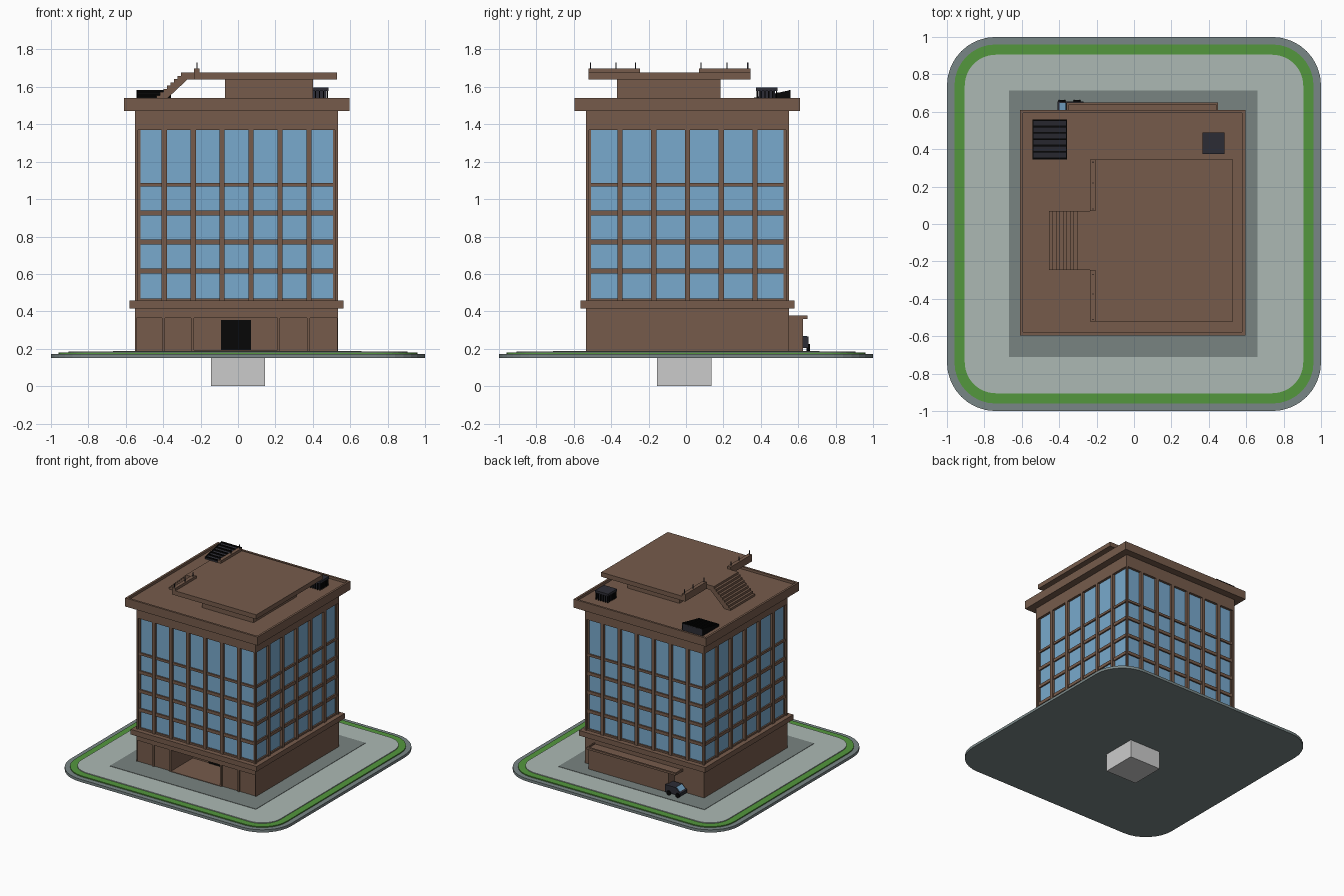
import bpy, bmesh, math

if "Cube" in bpy.data.objects:
    bpy.data.objects.remove(bpy.data.objects["Cube"])

def mat(name, r, g, b):
    m = bpy.data.materials.new(name)
    m.diffuse_color = (r ** 2.2, g ** 2.2, b ** 2.2, 1)
    m.use_nodes = True
    m.node_tree.nodes["Principled BSDF"].inputs["Base Color"].default_value = m.diffuse_color
    return m

BROWN = mat("brown_stone", .46, .36, .30)
GLASS = mat("glass", .47, .66, .80)
GREEN = mat("grass", .33, .59, .25)
CURB = mat("curb", .47, .52, .52)
PAVE = mat("paving", .67, .72, .70)
PAD = mat("dark_paving", .47, .51, .50)
BLACK = mat("black", .06, .06, .06)
DARK = mat("dark_metal", .19, .19, .22)

def finish(name, bm, m):
    bmesh.ops.recalc_face_normals(bm, faces=bm.faces)
    me = bpy.data.meshes.new(name)
    bm.to_mesh(me)
    bm.free()
    ob = bpy.data.objects.new(name, me)
    bpy.context.collection.objects.link(ob)
    if m:
        me.materials.append(m)
    return ob

def boxes(name, m, *bs):
    """Each box is (x0, x1, y0, y1, z0, z1)."""
    bm = bmesh.new()
    for x0, x1, y0, y1, z0, z1 in bs:
        vs = bmesh.ops.create_cube(bm, size=1)["verts"]
        for v in vs:
            v.co = ((x0 + x1) / 2 + v.co.x * (x1 - x0), (y0 + y1) / 2 + v.co.y * (y1 - y0),
                    (z0 + z1) / 2 + v.co.z * (z1 - z0))
    return finish(name, bm, m)

def prism(name, m, pts, put, a, b):
    """Extrude a 2D outline from a to b; put(u, v, w) gives the 3D position."""
    bm = bmesh.new()
    lo = [bm.verts.new(put(u, v, a)) for u, v in pts]
    hi = [bm.verts.new(put(u, v, b)) for u, v in pts]
    bm.faces.new(lo)
    bm.faces.new(hi)
    for i in range(len(pts)):
        j = (i + 1) % len(pts)
        bm.faces.new((lo[i], lo[j], hi[j], hi[i]))
    return finish(name, bm, m)

def rounded(name, m, h, r, z0, z1):
    pts = []
    for q in range(4):
        c = math.radians(45 + 90 * q)
        cx, cy = math.copysign(h - r, math.cos(c)), math.copysign(h - r, math.sin(c))
        for k in range(9):
            t = math.radians(90 * q + 90 * k / 8)
            pts.append((cx + r * math.cos(t), cy + r * math.sin(t)))
    return prism(name, m, pts, lambda u, v, w: (u, v, w), z0, z1)

CX, CY = -.0075, .0075
def sq(h, z0, z1):
    return (CX - h, CX + h, CY - h, CY + h, z0, z1)

# Site
boxes("foundation_block", None, (-.145, .145, -.155, .135, 0, .155))
rounded("curb", CURB, 1, .26, .15, .172)
rounded("lawn_border", GREEN, .96, .22, .16, .18)
rounded("pavement", PAVE, .905, .165, .165, .186)
boxes("entrance_pad", PAD, (-.668, .66, -.71, .715, .17, .189))

# Ground floor with deep entrance recess and shallow front panels
F, B, Z0, Z1 = CY - .5425, CY + .5425, .187, .42
L, R = CX - .5425, CX + .5425
boxes("ground_floor", BROWN, (L, R, -.25, B, Z0, Z1), (L, -.235, F + .01, -.25, Z0, Z1),
      (.21, R, F + .01, -.25, Z0, Z1), (L, R, F, -.25, .365, Z1), (-.235, .21, F, -.25, Z0, .193),
      *[(a, b, F, F + .01, Z0, .365) for a, b in
        ((L, L + .006), (-.405, -.39), (-.25, -.235), (.21, .225), (.37, .385), (R - .006, R))])
boxes("entrance_door", BLACK, (-.09, .07, -.257, -.249, .19, .355))
boxes("lower_ledge", BROWN, sq(.5725, .415, .457))

# Glazed tower
boxes("window_glass", GLASS, sq(.522, .45, 1.40))
boxes("floor_bands", BROWN, *[sq(.534, a, b) for a, b in
      ((.455, .47), (.602, .628), (.757, .783), (.912, .938), (1.067, 1.086))])
H = .5425
posts = []
for n, along_x in ((7, True), (6, False)):
    pitch = (2 * H - .03 + .028) / n
    for i in range(1, n):
        o = -H + .001 + i * pitch
        for s in (-1, 1):
            a, b = sorted((s * .515, s * H))
            u, w = (CX, CY)
            posts.append((u + o - .014, u + o + .014, w + a, w + b, .455, 1.38) if along_x else
                         (u + a, u + b, w + o - .014, w + o + .014, .455, 1.38))
for sx in (-1, 1):
    for sy in (-1, 1):
        xs = sorted((CX + sx * .527, CX + sx * H))
        ys = sorted((CY + sy * .527, CY + sy * H))
        posts.append((*xs, *ys, .455, 1.38))
        xs = sorted((CX + sx * .515, CX + sx * .53))
        ys = sorted((CY + sy * .515, CY + sy * .53))
        posts.append((*xs, *ys, .455, 1.38))
boxes("window_pilasters", BROWN, *posts)
boxes("top_band", BROWN, sq(H, 1.37, 1.475))

# Roof with parapet
h = .6025
boxes("roof_slab", BROWN, sq(h, 1.47, 1.52))
i = h - .017
boxes("parapet", BROWN, (CX - h, CX + h, CY - h, CY - i, 1.515, 1.54), (CX - h, CX + h, CY + i, CY + h, 1.515, 1.54),
      (CX - h, CX - i, CY - i, CY + i, 1.515, 1.54), (CX + i, CX + h, CY - i, CY + i, 1.515, 1.54))

# Penthouse and raised platform
boxes("penthouse", BROWN, (-.07, .40, -.37, .185, 1.515, 1.645))
boxes("roof_platform", BROWN, (-.205, .53, -.52, .345, 1.64, 1.677), (-.285, -.205, -.245, .07, 1.64, 1.677))
boxes("platform_curbs", BROWN, (-.235, -.205, -.52, -.245, 1.64, 1.698), (-.235, -.205, .07, .345, 1.64, 1.698))
boxes("platform_lights", DARK, *[(-.222, -.216, y - .003, y + .003, 1.69, 1.73)
      for y in (-.51, -.375, -.27, .08, .22, .33)])

# Stairs: stepped top, sloping underside
n = 9
pts = []
for k in range(n):
    x, z = -.455 + .17 * k / n, 1.52 + .157 * (k + 1) / n
    pts += [(x, z), (x + .17 / n, z)]
pts += [(-.27, 1.677), (-.27, 1.64), (-.40, 1.518), (-.455, 1.518)]
prism("roof_stairs", BROWN, pts, lambda u, v, w: (u, w, v), -.245, .07)

# Sloped roof vent with slats
prism("slat_vent", DARK, [(.345, 1.515), (.345, 1.53), (.56, 1.575), (.56, 1.515)],
      lambda u, v, w: (w, u, v), -.54, -.36)
for k in range(7):
    y = .347 + .034 * k
    z = 1.53 + .21 * (y - .345)
    boxes("vent_slat", BLACK, (-.54, -.36, y, y + .009, z - .005, z + .01))
boxes("vent_sides", BLACK, *[])
for x in (-.542, -.363):
    prism("vent_side", BLACK, [(.345, 1.515), (.345, 1.538), (.56, 1.583), (.56, 1.515)],
          lambda u, v, w: (w, u, v), x, x + .005)

# Rooftop cooling unit
boxes("cooler_core", DARK, (.378, .472, .388, .477, 1.515, 1.58))
boxes("cooler_cap", DARK, (.365, .485, .375, .49, 1.577, 1.596))
bars = []
for k in range(6):
    x, y = .368 + .0214 * k, .378 + .0204 * k
    bars += [(x, x + .007, w, w + .007, 1.515, 1.58) for w in (.378, .48)]
    bars += [(w, w + .007, y, y + .007, 1.515, 1.58) for w in (.368, .475)]
boxes("cooler_bars", BLACK, *bars)

# Rear loading dock: walls and thin rim
boxes("dock_roof", BROWN, (-.36, .45, .545, .645, .362, .368))
boxes("dock_walls", BROWN, (-.28, .45, .545, .625, Z0, .365))
boxes("dock_rim", BROWN, (-.36, .45, .635, .65, .36, .377), (-.36, -.35, .545, .64, .36, .377),
      (.44, .45, .545, .64, .36, .377))

# Parked van at the dock
prism("van_body", DARK, [(-.41, .205), (-.41, .23), (-.395, .235), (-.365, .265), (-.27, .265), (-.27, .205)],
      lambda u, v, w: (u, w, v), .57, .655)
prism("van_windscreen", GLASS, [(-.397, .237), (-.367, .268), (-.362, .264), (-.392, .233)],
      lambda u, v, w: (u, w, v), .578, .648)
for x in (-.385, -.305):
    prism("van_wheel", BLACK, [(x + .018 * math.cos(t * math.pi / 6), .207 + .018 * math.sin(t * math.pi / 6))
          for t in range(12)], lambda u, v, w: (u, w, v), .645, .663)
